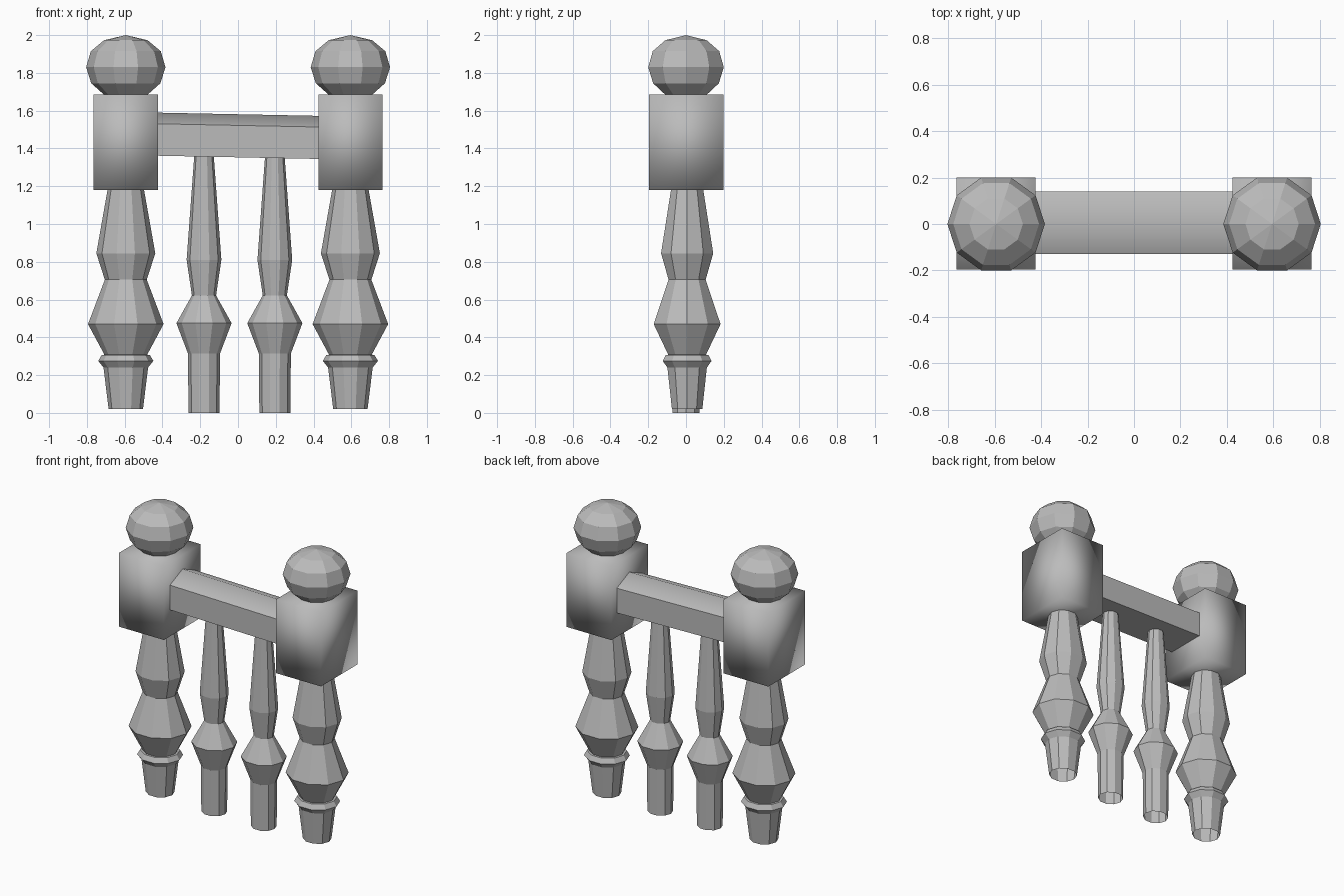
import bpy
import bmesh
from math import cos, sin, tau

cube = bpy.data.objects.get("Cube")
if cube:
    bpy.data.objects.remove(cube, do_unlink=True)

grey = bpy.data.materials.new("plain grey")
grey.use_nodes = True
colour = (0.5, 0.5, 0.5, 1)
grey.diffuse_color = colour
grey.node_tree.nodes["Principled BSDF"].inputs["Base Color"].default_value = colour


def finish(name, bm, location=(0, 0, 0), smooth=False):
    bmesh.ops.recalc_face_normals(bm, faces=bm.faces)
    for face in bm.faces:
        face.smooth = smooth
    mesh = bpy.data.meshes.new(name)
    bm.to_mesh(mesh)
    bm.free()
    mesh.materials.append(grey)
    obj = bpy.data.objects.new(name, mesh)
    obj.location = location
    bpy.context.collection.objects.link(obj)
    return obj


def turned(name, profile, location, depth=1.0, sides=10):
    """Faceted turned shape from (radius, height) pairs; radius 0 is a tip."""
    bm = bmesh.new()
    rings = []
    for r, z in profile:
        count = sides if r else 1
        rings.append([bm.verts.new((r * cos(tau * i / sides),
                                    r * depth * sin(tau * i / sides), z))
                      for i in range(count)])
    for low, high in zip(rings, rings[1:]):
        for i in range(sides):
            j = (i + 1) % sides
            if len(high) == 1:
                bm.faces.new((low[i], low[j], high[0]))
            else:
                bm.faces.new((low[i], low[j], high[j], high[i]))
    return finish(name, bm, location)


post = [(0.091, 0.02), (0.118, 0.24), (0.146, 0.275), (0.127, 0.307),
        (0.113, 0.308), (0.2, 0.47), (0.111, 0.705), (0.156, 0.845),
        (0.095, 1.19)]
baluster = [(0.082, 0), (0.085, 0.315), (0.146, 0.475), (0.064, 0.622),
            (0.092, 0.81), (0.051, 1.37)]
ball = [(0.11, 1.68), (0.183, 1.745), (0.21, 1.83), (0.185, 1.915),
        (0.115, 1.973), (0, 2)]

# Newel posts: turned leg, softly shaded block and faceted ball
for side, x in (("right", -0.594), ("left", 0.595)):
    turned(side + "_post", post, (x, 0.006, 0), depth=0.93)
    turned(side + "_ball", ball, (x, 0, 0))
    bm = bmesh.new()
    bmesh.ops.create_cube(bm, size=1)
    bmesh.ops.scale(bm, vec=(0.34, 0.395, 0.505), verts=bm.verts)
    finish(side + "_block", bm, (x, 0.002, 1.433), smooth=True)

# Balusters between the posts
for side, x in (("right", -0.18), ("left", 0.195)):
    turned(side + "_baluster", baluster, (x, 0, 0), depth=0.93)

# Handrail: ridged section swept between the blocks, dropping slightly
section = [(-0.13, 1.353), (0.141, 1.353), (0.141, 1.522), (0.006, 1.581),
           (-0.13, 1.522)]
bm = bmesh.new()
ends = [[bm.verts.new((x, y, z - 0.02 * x)) for y, z in section]
        for x in (-0.45, 0.45)]
for end in ends:
    bm.faces.new(end)
for i in range(len(section)):
    j = (i + 1) % len(section)
    bm.faces.new((ends[0][i], ends[0][j], ends[1][j], ends[1][i]))
rail = finish("handrail", bm)
bpy.ops.object.select_all(action="DESELECT")
rail.select_set(True)
bpy.context.view_layer.objects.active = rail
bpy.ops.object.shade_smooth_by_angle(angle=0.9)
